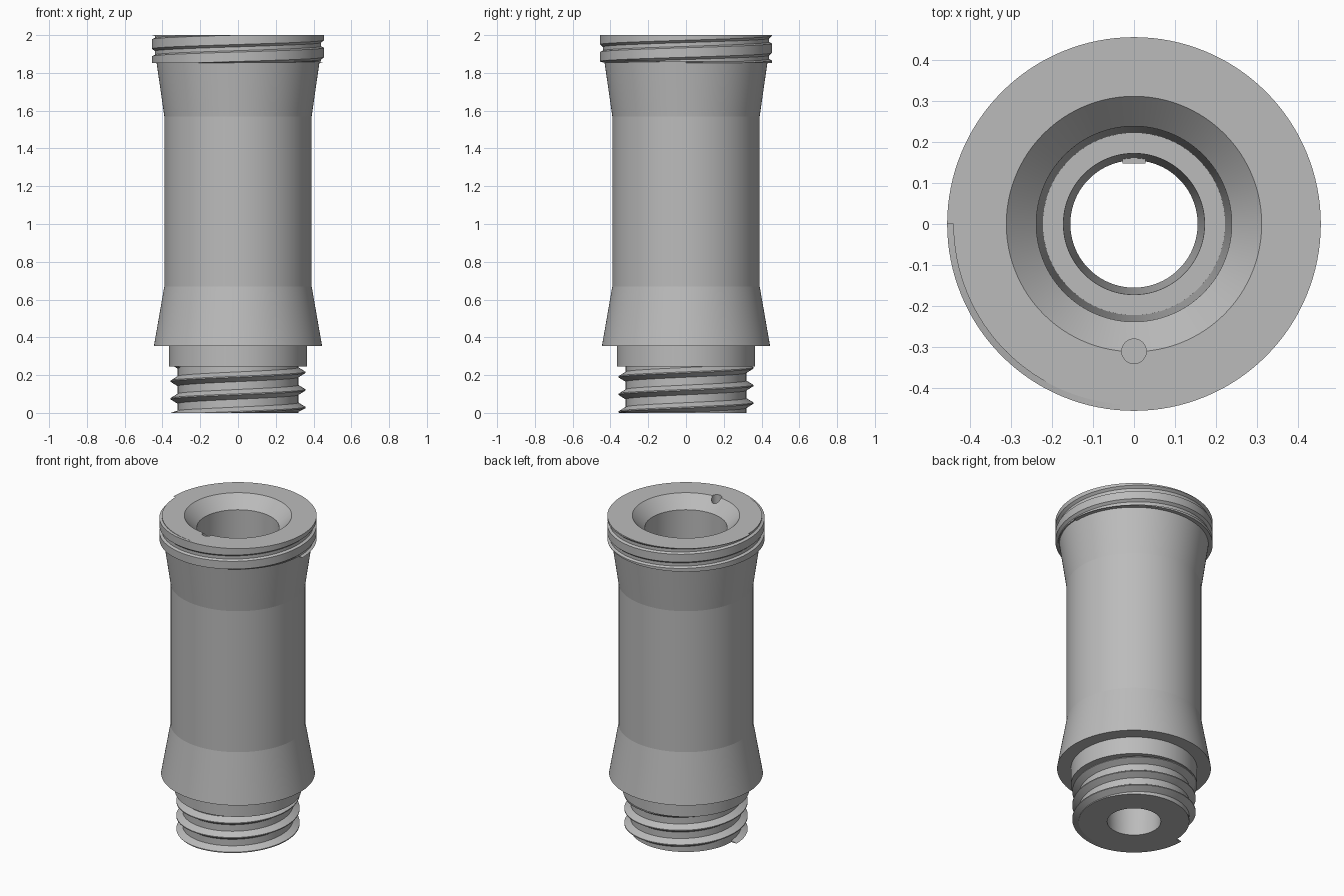
import bpy, bmesh
from math import sin, cos, pi

cube = bpy.data.objects.get("Cube")
if cube:
    bpy.data.objects.remove(cube, do_unlink=True)

SEG = 128

grey = bpy.data.materials.new("plain grey")
grey.use_nodes = True
colour = (0.5, 0.5, 0.5, 1)
grey.diffuse_color = colour
grey.node_tree.nodes["Principled BSDF"].inputs["Base Color"].default_value = colour


def make_object(name, bm):
    bmesh.ops.recalc_face_normals(bm, faces=bm.faces)
    mesh = bpy.data.meshes.new(name)
    bm.to_mesh(mesh)
    bm.free()
    mesh.materials.append(grey)
    ob = bpy.data.objects.new(name, mesh)
    bpy.context.collection.objects.link(ob)
    return ob


def smooth(ob):
    bpy.ops.object.select_all(action='DESELECT')
    ob.select_set(True)
    bpy.context.view_layer.objects.active = ob
    bpy.ops.object.shade_smooth_by_angle(angle=0.1)


def lathe(name, profile):
    """Closed (radius, height) profile turned around the z axis."""
    bm = bmesh.new()
    rings = [[bm.verts.new((r * cos(2 * pi * i / SEG), r * sin(2 * pi * i / SEG), z))
              for r, z in profile] for i in range(SEG)]
    n = len(profile)
    for i in range(SEG):
        a, b = rings[i], rings[(i + 1) % SEG]
        for j in range(n):
            k = (j + 1) % n
            bm.faces.new((a[j], b[j], b[k], a[k]))
    return make_object(name, bm)


def thread(name, section, start, turns, z0, pitch, low, high):
    """Closed section swept up a helix, flattened at the low and high limits."""
    bm = bmesh.new()
    steps = int(turns * SEG)
    rings = []
    for i in range(steps + 1):
        t = start + 2 * pi * i / SEG
        z = z0 + pitch * i / SEG
        rings.append([bm.verts.new((r * cos(t), r * sin(t), min(max(z + dz, low), high)))
                      for r, dz in section])
    n = len(section)
    for a, b in zip(rings, rings[1:]):
        for j in range(n):
            k = (j + 1) % n
            bm.faces.new((a[j], b[j], b[k], a[k]))
    bm.faces.new(rings[0])
    bm.faces.new(rings[-1])
    smooth(make_object(name, bm))


# Hollow sleeve: outside going up, then the funnel and stepped bore going down
body = lathe("body", [
    (0.32, 0), (0.32, 0.245), (0.365, 0.245), (0.365, 0.355), (0.445, 0.355),
    (0.39, 0.67), (0.39, 1.57), (0.432, 1.86), (0.44, 1.86), (0.44, 2.0),
    (0.311, 2.0), (0.238, 1.925), (0.222, 0.35), (0.172, 0.35), (0.155, 0)])

# Small round index recess in the funnel rim
bm = bmesh.new()
bmesh.ops.create_cone(bm, cap_ends=True, segments=32, radius1=0.03, radius2=0.03, depth=0.12)
bmesh.ops.translate(bm, vec=(0, -0.31, 2.0), verts=bm.verts)
cutter = make_object("recess_cutter", bm)
cutter.hide_render = True
cutter.hide_set(True)
cut = body.modifiers.new("recess", 'BOOLEAN')
cut.object = cutter
cut.operation = 'DIFFERENCE'
cut.solver = 'EXACT'
bpy.context.view_layer.objects.active = body
bpy.ops.object.modifier_apply(modifier=cut.name)
bpy.data.objects.remove(cutter, do_unlink=True)
smooth(body)

# Sharp screw thread on the lower neck
thread("lower_thread", [(0.31, -0.032), (0.357, -0.003), (0.357, 0.003), (0.31, 0.032)],
       pi, 3.05, -0.018, 0.093, 0, 0.3)

# Broad flat-crested thread round the top rim
thread("upper_thread", [(0.425, -0.05), (0.455, -0.025), (0.455, 0.025), (0.425, 0.04)],
       0, 2.5, 1.818, 0.09, 1.852, 2.0)

# Small key inside the lower bore
bm = bmesh.new()
bmesh.ops.create_cube(bm, size=1)
bmesh.ops.scale(bm, vec=(0.056, 0.025, 0.1), verts=bm.verts)
bmesh.ops.translate(bm, vec=(0, 0.16, 0.06), verts=bm.verts)
make_object("bore_key", bm)
